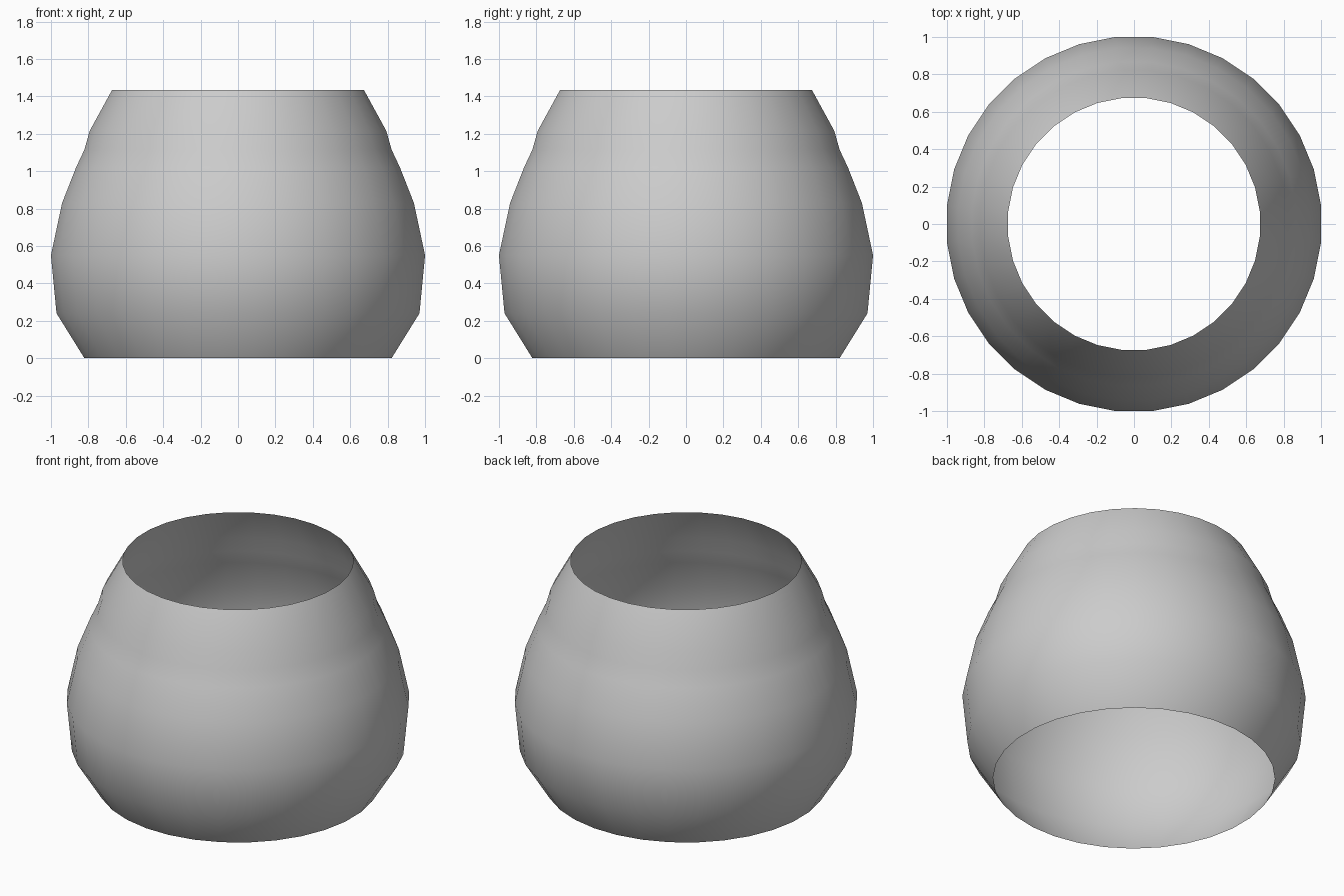
import bpy, bmesh, math

if "Cube" in bpy.data.objects:
    bpy.data.objects.remove(bpy.data.objects["Cube"])

SIDES = 32
# (radius, height) from the base opening up to the top opening
PROFILE = [(0.825, 0.0), (0.975, 0.24), (1.005, 0.55), (0.945, 0.83),
           (0.87, 1.02), (0.825, 1.115), (0.797, 1.215), (0.676, 1.435)]

grey = bpy.data.materials.new("plain grey")
grey.diffuse_color = (0.6, 0.6, 0.6, 1)
grey.use_nodes = True
grey.node_tree.nodes["Principled BSDF"].inputs["Base Color"].default_value = grey.diffuse_color

# Open-ended rounded shell, revolved from the profile
bm = bmesh.new()
rings = []
for r, z in PROFILE:
    ring = []
    for i in range(SIDES):
        a = 2 * math.pi * (i + 0.5) / SIDES
        ring.append(bm.verts.new((r * math.cos(a), r * math.sin(a), z)))
    rings.append(ring)
for low, high in zip(rings, rings[1:]):
    for i in range(SIDES):
        j = (i + 1) % SIDES
        bm.faces.new((low[i], low[j], high[j], high[i])).smooth = True

mesh = bpy.data.meshes.new("bowl_shell")
bm.to_mesh(mesh)
bm.free()
mesh.materials.append(grey)
shell = bpy.data.objects.new("bowl_shell", mesh)
bpy.context.collection.objects.link(shell)
